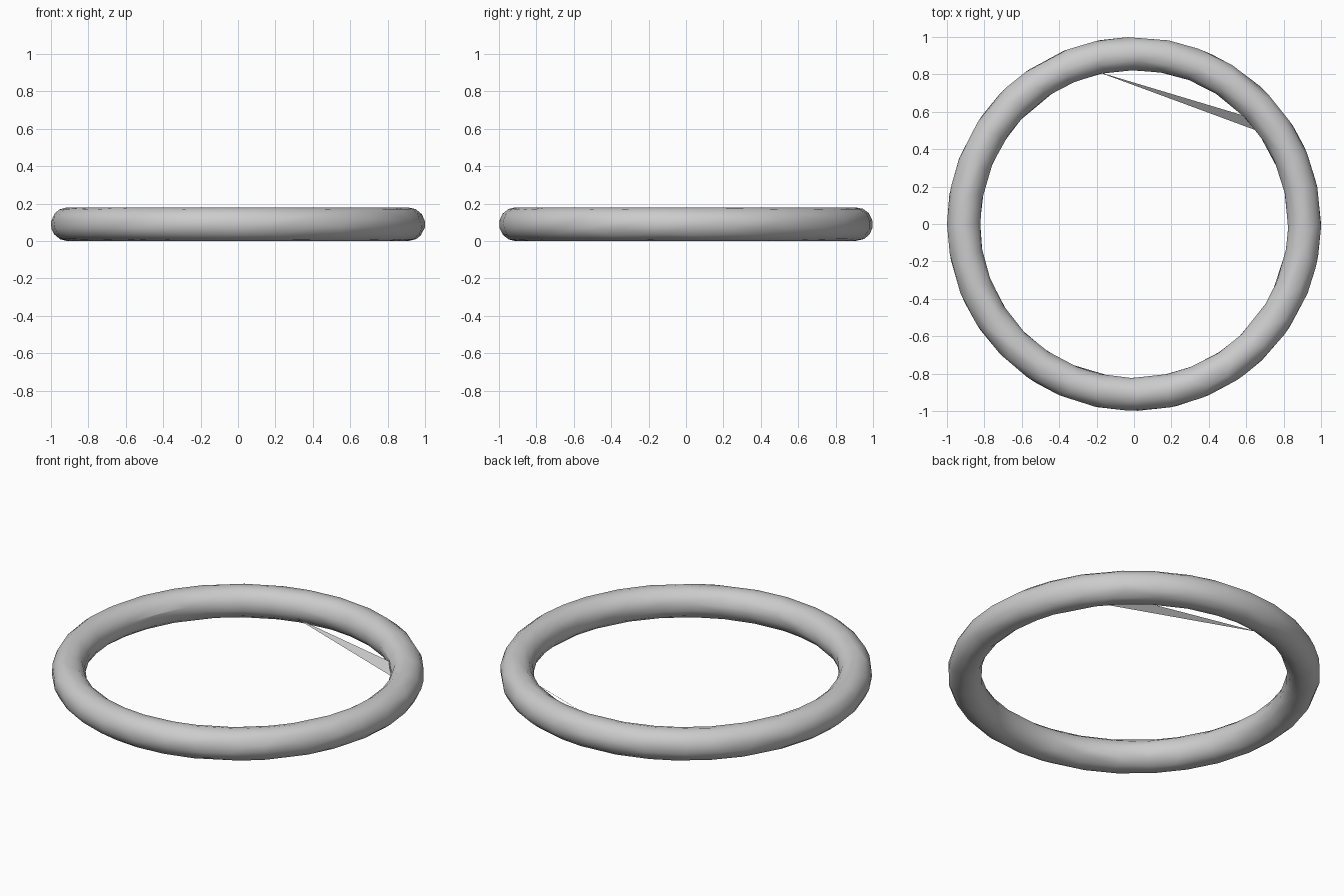
import bpy, bmesh, math, random
from mathutils import Vector

cube = bpy.data.objects.get("Cube")
if cube:
    bpy.data.objects.remove(cube, do_unlink=True)
random.seed(4)

MAJOR, MINOR = 0.91, 0.09
SEGMENTS, SIDES = 32, 14

grey = bpy.data.materials.new("light grey")
grey.use_nodes = True
colour = (0.6, 0.6, 0.6, 1.0)
grey.diffuse_color = colour
grey.node_tree.nodes["Principled BSDF"].inputs["Base Color"].default_value = colour


def add_object(name, bm):
    mesh = bpy.data.meshes.new(name)
    bm.to_mesh(mesh)
    bm.free()
    mesh.materials.append(grey)
    obj = bpy.data.objects.new(name, mesh)
    bpy.context.collection.objects.link(obj)
    return obj


# Ring: a torus whose points slide a little along its surface, for uneven facets
bm = bmesh.new()
rows = []
for i in range(SEGMENTS):
    row = []
    for j in range(SIDES):
        a = math.tau * (i + random.uniform(-0.22, 0.22)) / SEGMENTS
        b = math.tau * (j + 0.5 + random.uniform(-0.15, 0.15)) / SIDES
        r = MAJOR + MINOR * math.cos(b)
        row.append(bm.verts.new((r * math.cos(a), r * math.sin(a),
                                 MINOR + MINOR * math.sin(b))))
    rows.append(row)
for i in range(SEGMENTS):
    for j in range(SIDES):
        p, q = rows[i], rows[(i + 1) % SEGMENTS]
        k = (j + 1) % SIDES
        bm.faces.new((p[j], q[j], q[k], p[k]))
bmesh.ops.triangulate(bm, faces=bm.faces[:])
bmesh.ops.recalc_face_normals(bm, faces=bm.faces[:])
ring = add_object("ring", bm)
bpy.ops.object.select_all(action="DESELECT")
ring.select_set(True)
bpy.context.view_layer.objects.active = ring
bpy.ops.object.shade_smooth_by_angle(angle=math.radians(35))

# Thin sliver spanning a chord of the inner wall
bm = bmesh.new()
points = [(-0.20, 0.815, 0.05), (0.68, 0.49, 0.05), (0.60, 0.575, 0.09)]
bm.faces.new([bm.verts.new(Vector(p)) for p in points])
add_object("inner_sliver", bm)
